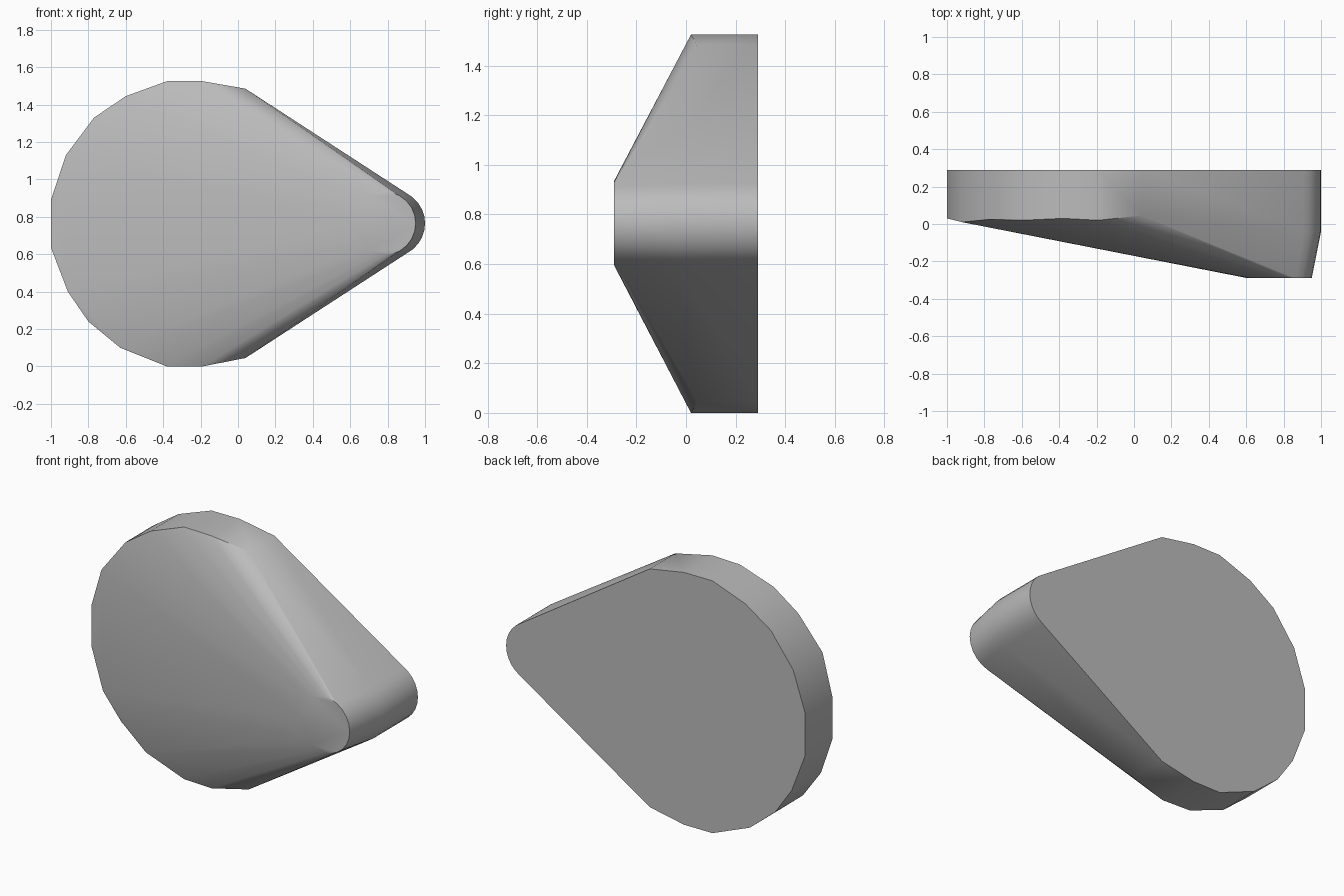
import bpy, bmesh, math

cube = bpy.data.objects.get("Cube")
if cube:
    bpy.data.objects.remove(cube, do_unlink=True)

BACK, FRONT, MID = 0.29, -0.29, 0.765

# Matte grey for the whole body
grey = bpy.data.materials.new("matte_grey")
grey.use_nodes = True
color = (0.5, 0.5, 0.5, 1)
grey.diffuse_color = color
grey.node_tree.nodes["Principled BSDF"].inputs["Base Color"].default_value = color


def arc(cx, r, y, start, end, steps):
    """Points on an arc in the front plane."""
    angles = [math.radians(start + (end - start) * i / steps) for i in range(steps + 1)]
    return [(cx + r * math.cos(a), y, MID + r * math.sin(a)) for a in angles]


# Wide rounded end: x, z and depth of its front rim
rim = [(0.04, 1.485, 0.045), (-0.19, 1.525, 0.02), (-0.38, 1.525, 0.03),
       (-0.6, 1.445, 0.02), (-0.77, 1.33, 0.025), (-0.92, 1.13, 0.01),
       (-1, 0.89, 0.03), (-1, 0.635, 0.03), (-0.91, 0.4, 0.01),
       (-0.8, 0.24, 0.025), (-0.63, 0.1, 0.02), (-0.38, 0, 0.03),
       (-0.19, 0, 0.02), (0.04, 0.045, 0.045)]
points = []
for x, z, y in rim:
    points += [(x, y, z), (x, BACK, z)]

# Narrow nose: straight sides, then a taper to the small front cap
for y in (BACK, -0.04):
    points += arc(0.82, 0.18, y, -62, 62, 10)
points += arc(0.78, 0.17, FRONT, 0, 345, 23)

# Wrap everything in one convex body
bm = bmesh.new()
for p in points:
    bm.verts.new(p)
hull = bmesh.ops.convex_hull(bm, input=bm.verts)
loose = {v for v in hull["geom_interior"] + hull["geom_unused"]
         if isinstance(v, bmesh.types.BMVert) and not v.link_faces}
bmesh.ops.delete(bm, geom=list(loose), context="VERTS")
bmesh.ops.dissolve_limit(bm, angle_limit=math.radians(0.5), verts=bm.verts, edges=bm.edges)
bmesh.ops.recalc_face_normals(bm, faces=bm.faces)

mesh = bpy.data.meshes.new("tapered_body")
bm.to_mesh(mesh)
bm.free()
mesh.materials.append(grey)
body = bpy.data.objects.new("tapered_body", mesh)
bpy.context.collection.objects.link(body)

bpy.ops.object.select_all(action="DESELECT")
body.select_set(True)
bpy.context.view_layer.objects.active = body
bpy.ops.object.shade_smooth_by_angle(angle=math.radians(40))
